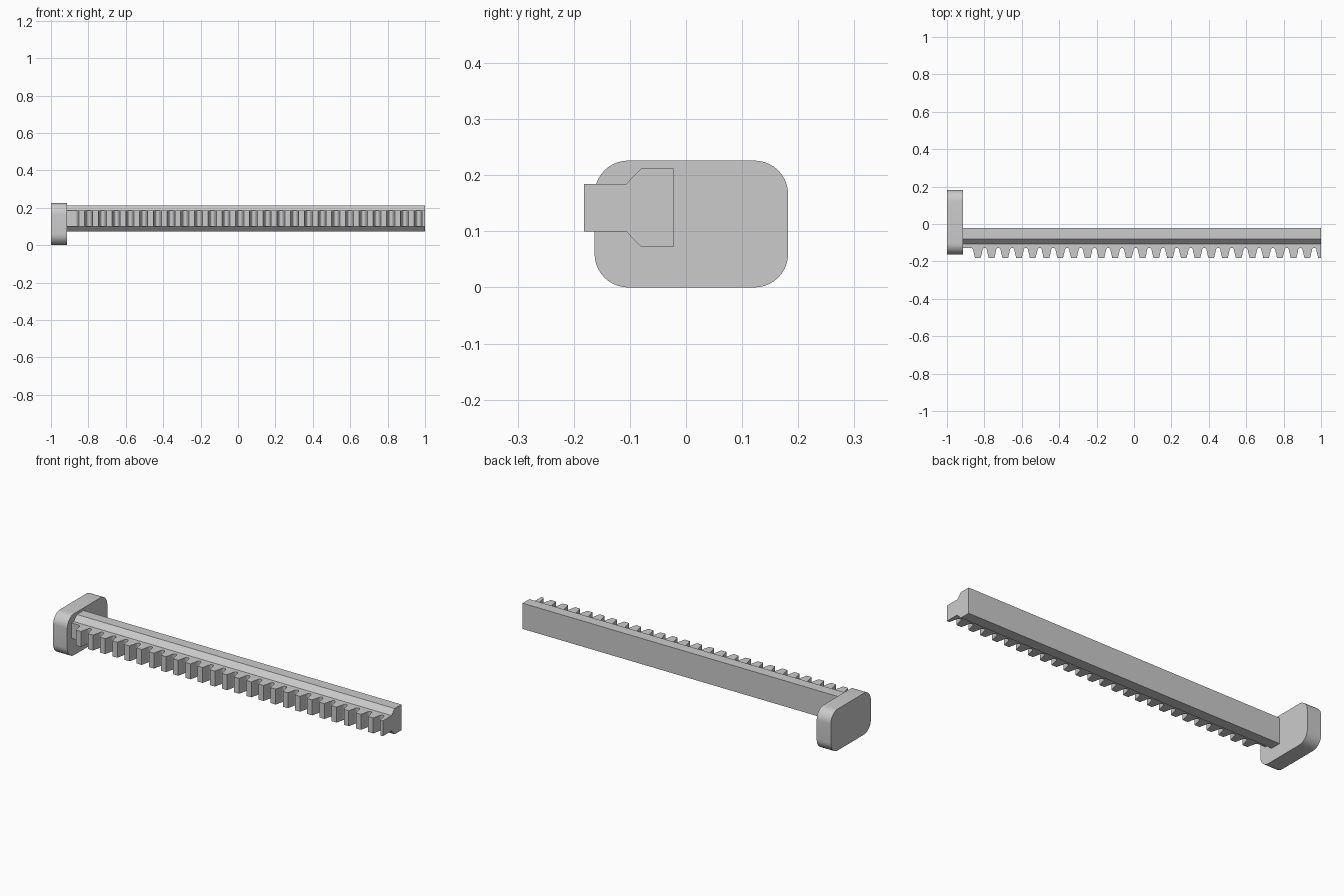
import bpy, bmesh, math
from mathutils import Vector

cube = bpy.data.objects.get("Cube")
if cube:
    bpy.data.objects.remove(cube, do_unlink=True)

grey = bpy.data.materials.new("light grey")
grey.use_nodes = True
colour = (0.6, 0.6, 0.6, 1)
grey.diffuse_color = colour
grey.node_tree.nodes["Principled BSDF"].inputs["Base Color"].default_value = colour


def prism(name, outline, offset, smooth_angle):
    """Extrude a closed 3D outline along an offset into a solid."""
    bm = bmesh.new()
    face = bm.faces.new([bm.verts.new(p) for p in outline])
    ext = bmesh.ops.extrude_face_region(bm, geom=[face])
    moved = [g for g in ext["geom"] if isinstance(g, bmesh.types.BMVert)]
    bmesh.ops.translate(bm, vec=Vector(offset), verts=moved)
    bmesh.ops.recalc_face_normals(bm, faces=bm.faces)
    mesh = bpy.data.meshes.new(name)
    bm.to_mesh(mesh)
    bm.free()
    mesh.materials.append(grey)
    obj = bpy.data.objects.new(name, mesh)
    bpy.context.collection.objects.link(obj)
    bpy.ops.object.select_all(action="DESELECT")
    obj.select_set(True)
    bpy.context.view_layer.objects.active = obj
    bpy.ops.object.shade_smooth_by_angle(angle=math.radians(smooth_angle))
    return obj


# End plate: rounded rectangle
X_END, X_PLATE = -1.0, -0.915
Y0, Y1, TOP, RADIUS, STEPS = -0.163, 0.182, 0.226, 0.06, 10
corners = [(Y1 - RADIUS, TOP - RADIUS), (Y0 + RADIUS, TOP - RADIUS),
           (Y0 + RADIUS, RADIUS), (Y1 - RADIUS, RADIUS)]
plate = []
for i, (y, z) in enumerate(corners):
    for s in range(STEPS + 1):
        a = math.pi / 2 * (i + s / STEPS)
        plate.append((X_END, y + RADIUS * math.cos(a), z + RADIUS * math.sin(a)))
prism("end_plate", plate, (X_PLATE - X_END, 0, 0), 30)

# Rail: wide back, chamfering to the narrow band that carries the teeth
ROOT, TIP, LOW, HIGH = -0.127, -0.182, 0.1, 0.184
section = [(-0.022, 0.072), (-0.022, 0.212), (-0.08, 0.212), (-0.107, HIGH),
           (-0.12, HIGH), (-0.12, LOW), (-0.107, LOW), (-0.08, 0.072)]
prism("rail", [(X_PLATE, y, z) for y, z in section], (1 - X_PLATE, 0, 0), 20)

# Rack teeth: straight flanks with rounded valleys, last tooth cut in half
COUNT, PITCH, FIRST = 25, 0.0734, -0.835
TIP_HALF, BASE_HALF, FLANK_Y = 0.015, 0.024, -0.144
valley_half = PITCH / 2 - BASE_HALF
teeth = [(X_PLATE, -0.12), (X_PLATE, ROOT), (FIRST - PITCH / 2, ROOT)]


def valley(centre, start, end, steps=8):
    """Arc of a valley floor, angles running from pi (left) to 0 (right)."""
    return [(centre + valley_half * math.cos(a), FLANK_Y + (ROOT - FLANK_Y) * math.sin(a))
            for a in (start + (end - start) * s / steps for s in range(steps + 1))]


teeth += valley(FIRST - PITCH / 2, math.pi / 2, 0)[1:]
for i in range(COUNT):
    x = FIRST + i * PITCH
    teeth += [(x - TIP_HALF, TIP), (x + TIP_HALF, TIP)]
    teeth += valley(x + PITCH / 2, math.pi, 0)
teeth += [(FIRST + COUNT * PITCH - TIP_HALF, TIP), (1, TIP), (1, -0.12)]
prism("rack_teeth", [(x, y, LOW) for x, y in teeth], (0, 0, HIGH - LOW), 30)
